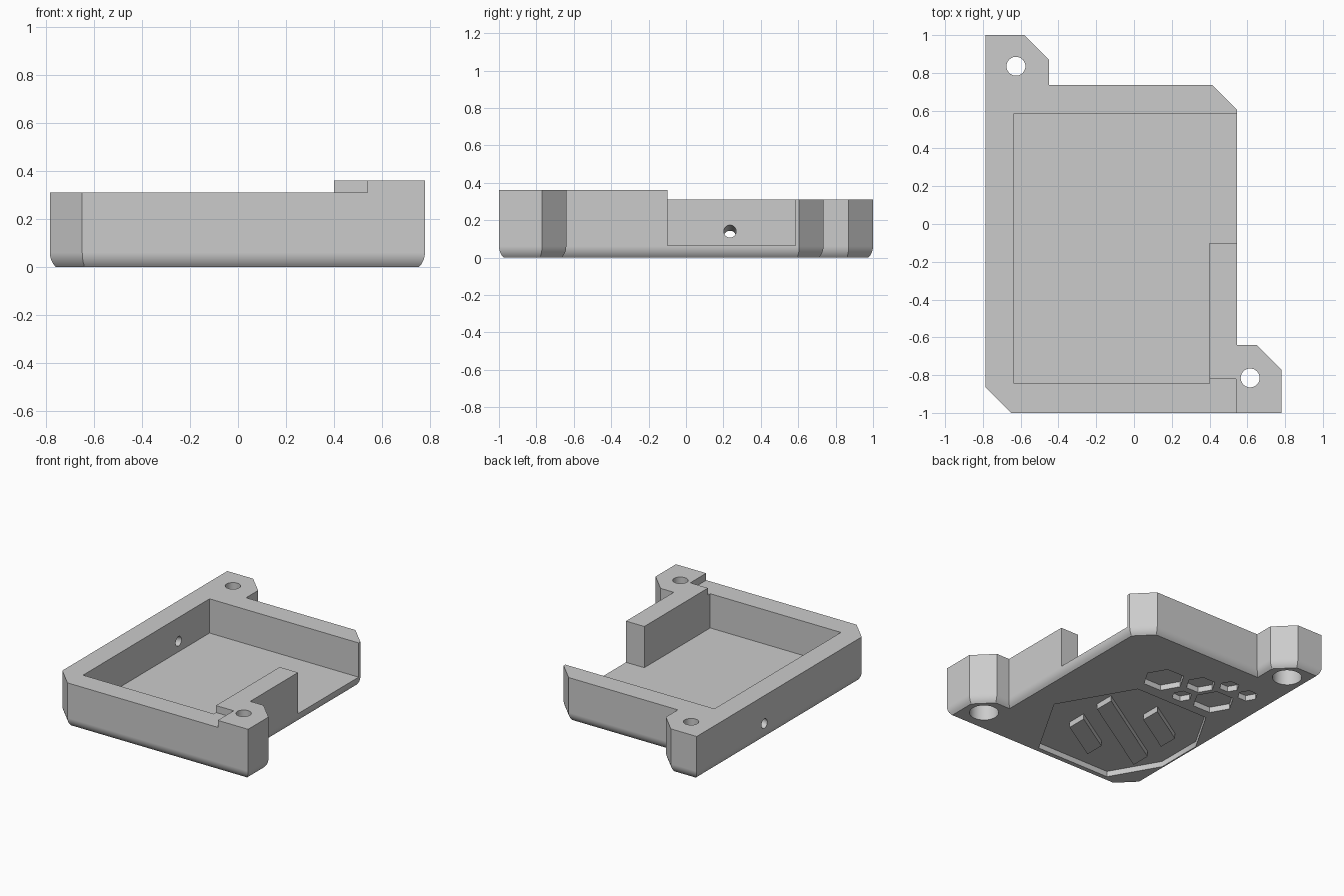
import bpy, bmesh, math
from mathutils import Vector, Matrix

if "Cube" in bpy.data.objects:
    bpy.data.objects.remove(bpy.data.objects["Cube"], do_unlink=True)

grey = bpy.data.materials.new("light_grey")
grey.use_nodes = True
colour = (0.6, 0.6, 0.6, 1)
grey.diffuse_color = colour
grey.node_tree.nodes["Principled BSDF"].inputs["Base Color"].default_value = colour


def finish(name, bm):
    bmesh.ops.recalc_face_normals(bm, faces=bm.faces[:])
    mesh = bpy.data.meshes.new(name)
    bm.to_mesh(mesh)
    bm.free()
    mesh.materials.append(grey)
    ob = bpy.data.objects.new(name, mesh)
    bpy.context.scene.collection.objects.link(ob)
    return ob


def loft(name, layers):
    """Skin a stack of (outline, z) layers with equal point counts."""
    bm = bmesh.new()
    rings = [[bm.verts.new((p[0], p[1], z)) for p in pts] for pts, z in layers]
    n = len(rings[0])
    for a, b in zip(rings, rings[1:]):
        for i in range(n):
            j = (i + 1) % n
            bm.faces.new((a[i], a[j], b[j], b[i]))
    bm.faces.new(rings[0][::-1])
    bm.faces.new(rings[-1])
    return finish(name, bm)


def prism(name, pts, z0, z1):
    return loft(name, [(pts, z0), (pts, z1)])


def cylinder(name, centre, radius, depth, tilt=0):
    bm = bmesh.new()
    mat = Matrix.Translation(centre) @ Matrix.Rotation(tilt, 4, 'Y')
    bmesh.ops.create_cone(bm, cap_ends=True, segments=40, radius1=radius,
                          radius2=radius, depth=depth, matrix=mat)
    return finish(name, bm)


def inset(pts, d):
    """Offset a counter-clockwise outline inward by d."""
    out = []
    for i, p in enumerate(pts):
        p = Vector(p)
        e1 = (p - Vector(pts[i - 1])).normalized()
        e2 = (Vector(pts[(i + 1) % len(pts)]) - p).normalized()
        n1, n2 = Vector((-e1.y, e1.x)), Vector((-e2.y, e2.x))
        out.append(p + (n1 + n2) * d / (1 + n1.dot(n2)))
    return out


def hexagon(x, y, r):
    return [(x + r * math.cos(k * math.pi / 3), y + r * math.sin(k * math.pi / 3))
            for k in range(6)]


# Tray body with a rounded lower edge
outline = [(-.785, 1), (-.785, -.865), (-.65, -1), (.78, -1), (.78, -.77),
           (.65, -.64), (.545, -.64), (.545, .605), (.415, .735),
           (-.45, .735), (-.45, .87), (-.58, 1)]
R, STEPS, LIP = .085, 6, .06
layers = []
for k in range(STEPS + 1):
    z = LIP * k / STEPS
    layers.append((inset(outline, R - math.sqrt(R * R - (LIP - z) ** 2)), z))
layers.append((outline, .36))
tray = loft("tray_body", layers)

# Lowered rim and inner cavity, open on one side
cutters = [
    prism("rim_cutter", [(-2, -2), (.54, -2), (.54, -.82), (.4, -.82),
                         (.4, -.1), (2, -.1), (2, 2), (-2, 2)], .31, 1),
    prism("cavity_cutter", [(-.635, -.845), (.4, -.845), (.4, -.1),
                            (1, -.1), (1, .585), (-.635, .585)], .065, .8),
]

# Screw holes with counterbores from below
for x, y in ((-.625, .835), (.615, -.815)):
    cutters.append(cylinder("screw_cutter", (x, y, .2), .05, 1))
    cutters.append(cylinder("bore_cutter", (x, y, 0), .097, .4))

# Slanted hole in the side wall
cutters.append(cylinder("side_hole_cutter", (-.71, .235, .125), .033, .3,
                        math.pi / 2 - .2))

# Underside recesses: one large hexagon clipped at the edge, six small ones
CX, CY, SIZE, EDGE, DEPTH = -.26, -.43, .59, -.75, .04
big = hexagon(CX, CY, SIZE)
dy = (EDGE - (CX - SIZE)) * math.sqrt(3)
big[3:4] = [(EDGE, CY + dy), (EDGE, CY - dy)]
cutters.append(prism("panel_cutter", big, -.1, DEPTH))
for x, y, r in ((-.02, .285, .14), (-.46, .27, .14), (-.25, .39, .1),
                (-.41, .495, .068), (-.25, .196, .068), (-.58, .48, .068)):
    cutters.append(prism("hex_cutter", hexagon(x, y, r), -.1, DEPTH))

bpy.context.view_layer.objects.active = tray
for c in cutters:
    mod = tray.modifiers.new("cut", 'BOOLEAN')
    mod.operation, mod.solver, mod.object = 'DIFFERENCE', 'EXACT', c
    bpy.ops.object.modifier_apply(modifier=mod.name)
    bpy.data.objects.remove(c, do_unlink=True)

bpy.ops.object.select_all(action='DESELECT')
tray.select_set(True)
bpy.ops.object.shade_smooth_by_angle(angle=math.radians(30))
weighted = tray.modifiers.new("even_normals", 'WEIGHTED_NORMAL')
weighted.keep_sharp = True

# Slanted ribs standing inside the large recess
SLOPE, HALF = .62, .072
for name, x, y, length in (("rib_front", .155, -.195, .16), ("rib_middle", 0, 0, .33),
                           ("rib_back", -.155, .195, .16)):
    x, y = x + CX, y + CY
    rise = length * SLOPE
    prism(name, [(x - length, y - rise - HALF), (x + length, y + rise - HALF),
                 (x + length, y + rise + HALF), (x - length, y - rise + HALF)],
          0, DEPTH + .01)
